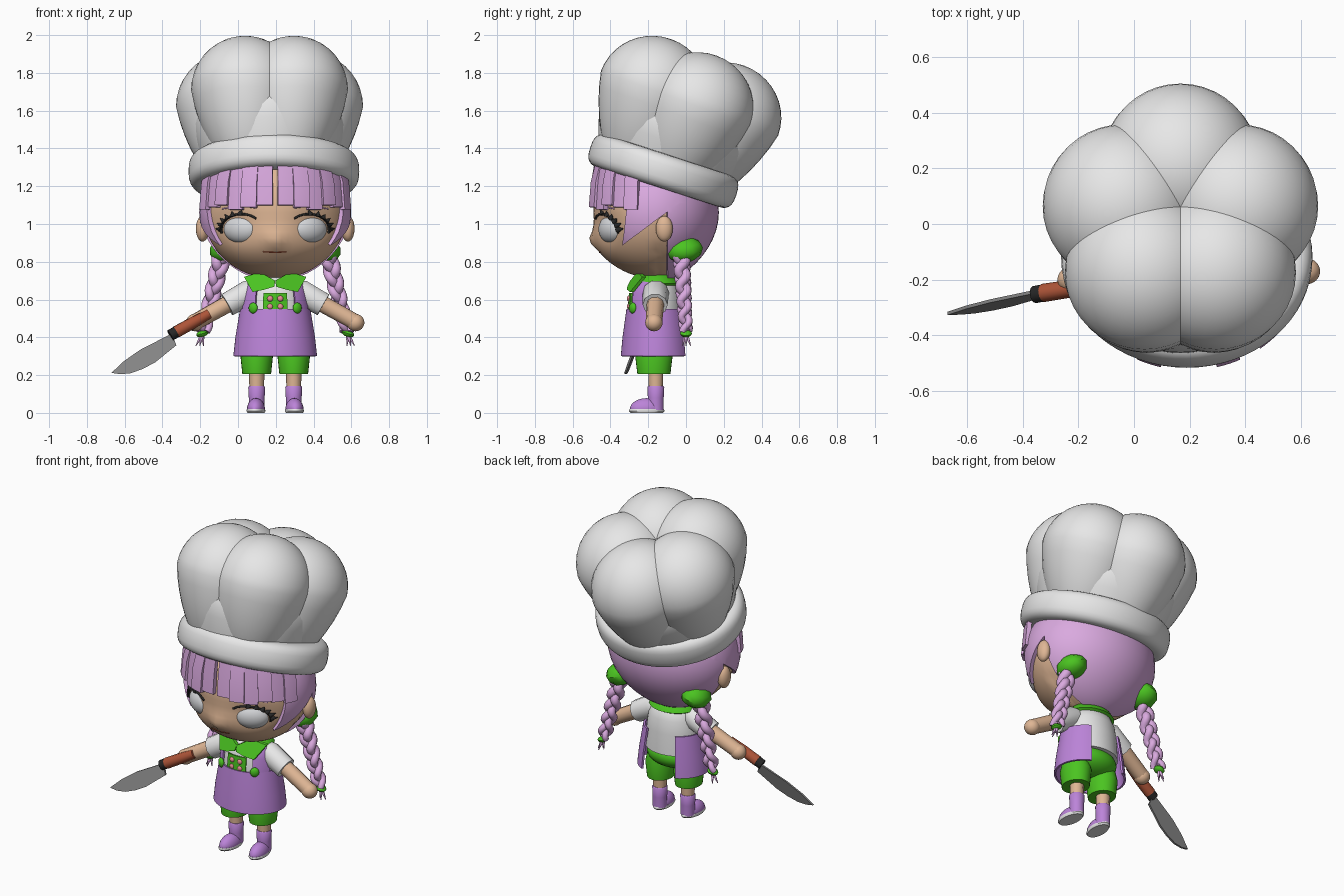
import bpy, bmesh
from math import sin, cos, pi, radians, sqrt, exp, copysign
from mathutils import Vector

old = bpy.data.objects.get("Cube")
if old:
    bpy.data.objects.remove(old)

BODY = Vector((0.197, -0.16, 0))  # axis of the standing figure
made = []


def material(name, r, g, b):
    m = bpy.data.materials.new(name)
    m.use_nodes = True
    m.diffuse_color = (r, g, b, 1)
    m.node_tree.nodes["Principled BSDF"].inputs["Base Color"].default_value = (r, g, b, 1)
    return m


white = material("white cloth", 0.82, 0.82, 0.82)
eye_grey = material("eye grey", 0.66, 0.67, 0.69)
skin = material("skin", 0.74, 0.47, 0.3)
lilac = material("lilac hair", 0.7, 0.4, 0.74)
purple = material("purple apron", 0.5, 0.23, 0.69)
green = material("green cloth", 0.07, 0.55, 0.015)
brown = material("brown handle", 0.42, 0.09, 0.04)
steel = material("steel", 0.25, 0.25, 0.25)
black = material("black", 0.02, 0.02, 0.02)
pink = material("pink button", 0.8, 0.28, 0.31)


def place(name, data, mat, loc=(0, 0, 0), rot=(0, 0, 0)):
    ob = bpy.data.objects.new(name, data)
    data.materials.append(mat)
    bpy.context.scene.collection.objects.link(ob)
    ob.location = BODY + Vector(loc)
    ob.rotation_euler = rot
    made.append(ob)
    return ob


def from_bmesh(name, bm, mat, loc=(0, 0, 0), rot=(0, 0, 0), thick=0):
    bmesh.ops.recalc_face_normals(bm, faces=bm.faces[:])
    me = bpy.data.meshes.new(name)
    bm.to_mesh(me)
    bm.free()
    ob = place(name, me, mat, loc, rot)
    if thick:
        mod = ob.modifiers.new("thickness", "SOLIDIFY")
        mod.thickness, mod.offset = thick, 0


def sphere(size, seg=32):
    bm = bmesh.new()
    bmesh.ops.create_uvsphere(bm, u_segments=seg, v_segments=seg // 2, radius=1)
    bmesh.ops.scale(bm, vec=size, verts=bm.verts[:])
    return bm


def ball(name, mat, loc, size, rot=(0, 0, 0), seg=32):
    from_bmesh(name, sphere(size, seg), mat, loc, rot)


def lathe(name, mat, prof, a0=0, a1=360, n=48, sy=1, thick=0, loc=(0, 0, 0), rot=(0, 0, 0)):
    # turned shape; angle zero is the front, part turns stay open
    bm = bmesh.new()
    rows = []
    for i in range(n + 1):
        a = radians(a0 + (a1 - a0) * i / n)
        rows.append([bm.verts.new((r * sin(a), -r * cos(a) * sy, z)) for r, z in prof])
    for p, q in zip(rows, rows[1:]):
        for j in range(len(prof) - 1):
            bm.faces.new((p[j], q[j], q[j + 1], p[j + 1]))
    bmesh.ops.remove_doubles(bm, verts=bm.verts[:], dist=0.0001)
    from_bmesh(name, bm, mat, loc, rot, thick)


def tube(name, mat, paths):
    # each path is a list of (point, radius)
    cu = bpy.data.curves.new(name, "CURVE")
    cu.dimensions, cu.bevel_depth, cu.bevel_resolution = "3D", 1, 3
    cu.use_fill_caps = True
    for path in paths:
        sp = cu.splines.new("POLY")
        sp.points.add(len(path) - 1)
        for p, (co, r) in zip(sp.points, path):
            p.co, p.radius = (*co, 1), r
        sp.use_smooth = True
    place(name, cu, mat)


def prism(name, mat, pts, depth_at, half):
    bm = bmesh.new()
    front, back = [[bm.verts.new((x, depth_at(x, z) + o, z)) for x, z in pts] for o in (-half, half)]
    bm.faces.new(front)
    bm.faces.new(back[::-1])
    for i in range(len(pts)):
        j = (i + 1) % len(pts)
        bm.faces.new((front[j], front[i], back[i], back[j]))
    from_bmesh(name, bm, mat)


# Head: lower face pushed forward, eye sockets, soft nose, narrower nape
HZ, HEAD = 1.06, (0.38, 0.33, 0.35)


def face_y(x, z):
    d = 1 - (x / HEAD[0]) ** 2 - ((z - HZ) / HEAD[2]) ** 2
    t = max(0, (HZ - z) / HEAD[2] - 0.15)
    socket = 0.03 * exp(-((abs(x) - 0.21) / 0.1) ** 2 - ((z - 0.97) / 0.09) ** 2)
    return -HEAD[1] * sqrt(max(0, d)) * (1 + 0.5 * t * (1 - t)) + socket


def shape_back(co, depth):
    t = max(0, (HZ - co.z) / HEAD[2]) ** 2
    co.x *= 1 - 0.1 * t
    co.y *= depth - 0.15 * t


bm = sphere(HEAD, 64)
for v in bm.verts:
    v.co.z += HZ
    x, z = v.co.x, v.co.z
    if v.co.y < 0:
        v.co.y = min(0, face_y(x, z)) - 0.025 * exp(-(x / 0.04) ** 2 - ((z - 0.91) / 0.035) ** 2)
    else:
        shape_back(v.co, 0.92)
from_bmesh("head", bm, skin)
tube("mouth", brown, [[((x, face_y(x, 0.85) - 0.001, 0.85 + abs(x) * 0.05), 0.004)
                       for x in (-0.065, -0.035, 0, 0.035, 0.06)]])
tube("neck", skin, [[((0, 0, 0.64), 0.07), ((0, 0, 0.8), 0.07)]])

for s, side in ((1, "left"), (-1, "right")):
    ball(side + "_ear", skin, (s * 0.385, 0.045, 0.975), (0.035, 0.045, 0.068))
    # Eye, lashes and brow
    ball(side + "_eye", eye_grey, (s * 0.175, -0.232, 0.972), (0.104, 0.062, 0.075), (0, 0, s * 0.45))

    def around_eye(deg, k):
        x, z = s * (0.178 + 0.1 * k * cos(radians(deg))), 0.972 + 0.075 * k * sin(radians(deg))
        return (x, face_y(x, z) - 0.008, z)

    lashes = [[(around_eye(d, 1.08), 0.006) for d in range(-15, 141, 15)]]
    for d in (2, 18, 34, 50, 68, 90):
        lashes.append([(around_eye(d - 4, 1.05), 0.017), (around_eye(d, 1.38), 0.001)])
    tube(side + "_lashes", black, lashes)
    tube(side + "_brow", lilac, [[((s * x, face_y(x, z) - 0.002, z), r) for x, z, r in
                                  ((0.1, 1.085, 0.004), (0.18, 1.1, 0.007), (0.28, 1.08, 0.003))]])

    # Fringe strands, stepped outward from the parting
    for i in range(6):
        r, low = 0.39 + 0.014 * (i % 2), 1.1 - 0.012 * (i % 3)
        lathe(f"{side}_fringe_{i + 1}", lilac, [(0.35, 1.36), (r - 0.012, 1.22), (r, low)],
              s * (2 + i * 12), s * (14.5 + i * 12), 4, 0.87, 0.028)

    # Bunch band and braid
    ball(side + "_hair_band", green, (s * 0.262, 0.15, 0.865), (0.088, 0.1, 0.068), (0.1, s * 0.3, 0), 12)
    braid = []
    for k in range(3):
        strand = []
        for i in range(41):
            t = i / 40
            p = 2 * pi * (1.7 * t + k / 3)
            strand.append(((s * (0.28 + 0.1 * t) + 0.024 * sin(p), 0.135 + 0.025 * t + 0.02 * sin(2 * p),
                            0.84 - 0.41 * t), 0.029 - 0.011 * t))
        braid.append(strand)
    tube(side + "_braid", lilac, braid)
    ball(side + "_braid_tie", green, (s * 0.385, 0.16, 0.42), (0.034, 0.032, 0.018), (0, s * 0.3, 0), 12)
    tube(side + "_braid_tip", lilac, [[((s * 0.385, 0.16, 0.42), 0.012),
                                       ((s * 0.4 + dx, 0.16 + dy, 0.355), 0.002)]
                                      for dx, dy in ((-0.02, 0), (0.02, 0), (0, 0.025), (0, -0.02))])

    # Arm with short sleeve
    hy = -0.01 if s > 0 else -0.04
    tube(side + "_sleeve", white, [[((s * 0.07, 0, 0.655), 0.05), ((s * 0.14, 0, 0.637), 0.07),
                                    ((s * 0.255, hy / 3, 0.572), 0.066)]])
    tube(side + "_arm", skin, [[((s * 0.2, 0, 0.605), 0.047), ((s * 0.425, hy, 0.48), 0.044)]])
    ball(side + "_hand", skin, (s * 0.425, hy, 0.478), (0.047, 0.046, 0.046))

    # Leg, short and boot
    lathe(side + "_short", green, [(0, 0.205), (0.076, 0.205), (0.086, 0.3), (0.07, 0.38), (0, 0.4)],
          n=28, sy=1.15, loc=(s * 0.098, -0.01, 0))
    tube(side + "_leg", skin, [[((s * 0.098, 0, 0.1), 0.038), ((s * 0.098, 0, 0.25), 0.042)]])
    lathe(side + "_boot_shaft", purple, [(0.042, 0.015), (0.042, 0.08), (0.045, 0.135), (0.04, 0.142), (0, 0.142)],
          n=24, loc=(s * 0.098, 0, 0))
    bm = sphere((0.048, 0.088, 0.06), 24)
    for v in bm.verts:
        v.co.z = max(v.co.z, -0.005)
    from_bmesh(side + "_boot_foot", bm, purple, (s * 0.102, -0.05, 0.018), (0, 0, s * 0.08))
    lathe(side + "_sole", white, [(0, 0), (0.045, 0), (0.05, 0.01), (0.048, 0.02), (0, 0.02)],
          n=28, sy=1.9, loc=(s * 0.102, -0.048, 0), rot=(0, 0, s * 0.08))

    # Apron strap, strap button and collar wing
    lathe(side + "_apron_strap", purple, [(0.18, 0.54), (0.17, 0.63), (0.152, 0.68), (0.11, 0.715)],
          s * 36, s * 72, 8, 0.85, 0.01)
    ball(side + "_strap_button", green, (s * 0.117, -0.122, 0.555), (0.027, 0.016, 0.029), (0, 0, s * 0.6), 16)
    prism(side + "_collar_wing", green,
          [(s * x, z) for x, z in ((0, 0.7), (0.005, 0.668), (0.06, 0.652), (0.12, 0.64), (0.165, 0.72), (0.08, 0.745))],
          lambda x, z: -0.115 - (0.72 - z) * 0.5 + x * x * 2, 0.01)
    for j in range(2):
        ball(f"{side}_bib_button_{j + 1}", pink, (s * 0.027, -0.143, 0.563 + 0.042 * j),
             (0.016, 0.01, 0.016), seg=12)

# Hair cap, trimmed to a pointed side lock in front of the ears
bm = sphere((0.39, 0.342, 0.36), 48)
for v in bm.verts:
    v.co.z += HZ
    if v.co.y > 0:
        shape_back(v.co, 0.94)
cuts = (((0, -0.17, 0.9), (0, 1, -0.12)), ((0, 0.06, 0), (0, 1, 0)), ((0, 0.04, 1.05), (0, -0.75, 1)),
        ((0, 0, 1.34), (0, 0, 1)))
for co, no in cuts:
    bmesh.ops.bisect_plane(bm, geom=bm.verts[:] + bm.edges[:] + bm.faces[:], plane_co=co, plane_no=no)


def is_hair(c):
    lock = c.y > -0.17 + 0.12 * (c.z - 0.9) and c.z > 1.05 + (c.y - 0.04) * 0.75
    return c.z > 1.34 or lock or c.y > 0.06


bare = [f for f in bm.faces if not is_hair(f.calc_center_median())]
bmesh.ops.delete(bm, geom=bare, context="FACES")
from_bmesh("hair_cap", bm, lilac, thick=0.025)

# Clothes
lathe("shirt", white, [(0, 0.42), (0.172, 0.42), (0.165, 0.55), (0.153, 0.63), (0.125, 0.69), (0.06, 0.73), (0, 0.73)],
      sy=0.83)
ball("shorts_seat", green, (0, 0.005, 0.385), (0.165, 0.125, 0.085))
lathe("apron_skirt", purple, [(0.216, 0.3), (0.205, 0.4), (0.18, 0.55)], -148, 148, 48, 0.83, 0.012)
lathe("bib", green, [(0.172, 0.54), (0.164, 0.635)], -22, 22, 10, 0.84, 0.009)
lathe("collar", green, [(0.07, 0.735), (0.115, 0.72), (0.142, 0.68)], 50, 310, 36, 0.83, 0.018)

# Kitchen knife held in the right hand
tube("knife_handle", brown, [[((-0.35, -0.06, 0.525), 0.026), ((-0.44, -0.075, 0.475), 0.032),
                              ((-0.525, -0.088, 0.428), 0.033)]])
tube("knife_bolster", black, [[((-0.523, -0.088, 0.429), 0.031), ((-0.556, -0.094, 0.41), 0.031)]])
prism("knife_blade", steel,
      [(-0.548, 0.42), (-0.715, 0.334), (-0.8, 0.275), (-0.867, 0.212), (-0.82, 0.205), (-0.765, 0.21),
       (-0.7, 0.233), (-0.635, 0.268), (-0.523, 0.358)],
      lambda x, z: -0.082 + (x + 0.55) * 0.22 - 0.28 * (0.42 + 0.55 * (x + 0.55) - z), 0.006)

# Hat, leaning backward: squarish rolled band, inner crown and five puffed lobes


def squared(t):
    return copysign(abs(t) ** 0.7, t)


band = [(0.365 + 0.087 * squared(cos(a)), 0.09 * squared(sin(a))) for a in [pi * i / 12 for i in range(25)]]
lathe("hat_band", white, band, n=64, sy=0.9, loc=(-0.007, 0.04, 1.28), rot=(radians(-18), 0, 0))
crown = {"loc": (-0.03, 0.025, 1.28), "rot": (radians(-20), 0, 0)}
lathe("hat_crown", white, [(0.33, -0.02), (0.365, 0.08), (0.39, 0.16), (0.403, 0.23), (0.395, 0.31), (0.35, 0.38)],
      n=64, sy=1.04, **crown)
for k in range(5):
    a = radians(36 + 72 * k)
    bm = sphere((0.286, 0.286, 0.286), 40)
    for v in bm.verts:
        v.co.x += 0.22 * sin(a)
        v.co.y = (v.co.y - 0.22 * cos(a)) * 1.03
        if v.co.z < 0:
            pull = 1 + v.co.z * 0.7
            v.co = Vector((v.co.x * pull, v.co.y * pull, v.co.z * 1.75))
        v.co.z += 0.39
    from_bmesh(f"hat_lobe_{k + 1}", bm, white, **crown)

# Turn curves into meshes and smooth everything, keeping hard edges
bpy.ops.object.select_all(action="DESELECT")
for ob in made:
    ob.select_set(True)
bpy.context.view_layer.objects.active = made[0]
bpy.ops.object.convert(target="MESH")
bpy.ops.object.shade_smooth_by_angle(angle=radians(40))
